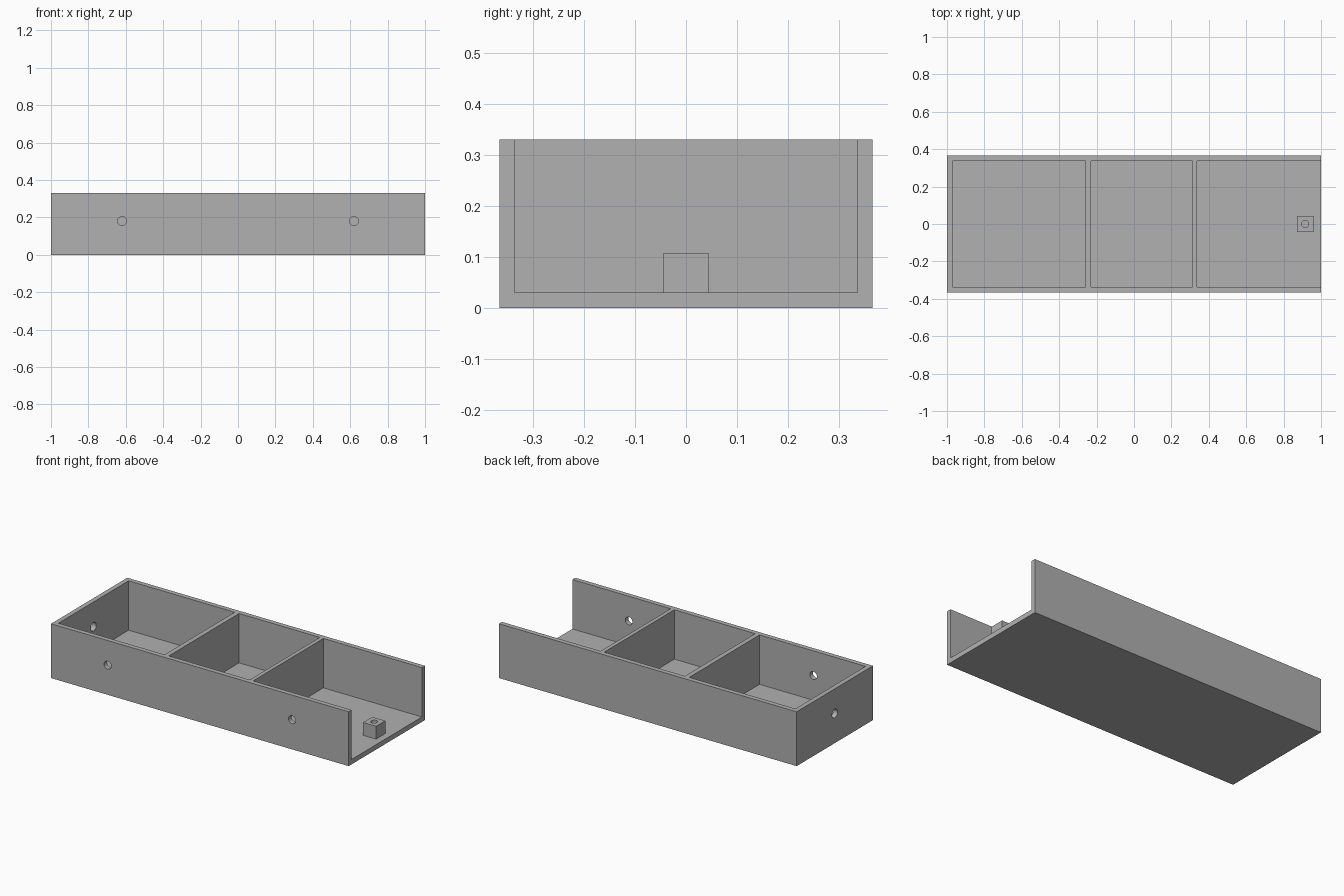
import bpy
import math

cube = bpy.data.objects.get("Cube")
if cube:
    bpy.data.objects.remove(cube, do_unlink=True)

grey = bpy.data.materials.new("plain grey")
grey.use_nodes = True
colour = (0.44, 0.44, 0.44, 1)
grey.diffuse_color = colour
grey.node_tree.nodes["Principled BSDF"].inputs["Base Color"].default_value = colour

LENGTH, DEPTH, HEIGHT = 2.0, 0.732, 0.33
WALL, FLOOR = 0.029, 0.03
HOLE_Z = 0.18


def box(name, low, high):
    """Axis-aligned box between two corners."""
    centre = [(a + b) / 2 for a, b in zip(low, high)]
    bpy.ops.mesh.primitive_cube_add(size=1, location=centre)
    ob = bpy.context.object
    ob.name = name
    ob.scale = [b - a for a, b in zip(low, high)]
    bpy.ops.object.transform_apply(location=False, rotation=False, scale=True)
    ob.data.materials.append(grey)
    return ob


def drill(name, centre, radius, length, rotation=(0, 0, 0)):
    """Cylinder used to cut a round hole."""
    bpy.ops.mesh.primitive_cylinder_add(
        vertices=32, radius=radius, depth=length, location=centre, rotation=rotation)
    ob = bpy.context.object
    ob.name = name
    ob.data.materials.append(grey)
    return ob


def cut(target, cutter):
    """Subtract the cutter from the target and discard it."""
    mod = target.modifiers.new("cut", "BOOLEAN")
    mod.operation = "DIFFERENCE"
    mod.solver = "EXACT"
    mod.object = cutter
    cutter.hide_render = True
    bpy.context.view_layer.objects.active = target
    bpy.ops.object.modifier_apply(modifier=mod.name)
    bpy.data.objects.remove(cutter, do_unlink=True)


def smooth_holes(ob):
    bpy.ops.object.select_all(action="DESELECT")
    ob.select_set(True)
    bpy.context.view_layer.objects.active = ob
    bpy.ops.object.shade_smooth_by_angle(angle=math.radians(30))


# Tray body: solid block with three compartments, the last open at the end
half = DEPTH / 2
tray = box("tray", (-LENGTH / 2, -half, 0), (LENGTH / 2, half, HEIGHT))
inner = half - WALL
for x0, x1 in ((-0.971, -0.258), (-0.229, 0.314), (0.338, 1.1)):
    cut(tray, box("compartment_cutter", (x0, -inner, FLOOR), (x1, inner, HEIGHT + 0.1)))

# Two holes through the front wall, one through the closed end
for x in (-0.62, 0.62):
    cut(tray, drill("front_hole_cutter", (x, -half, HOLE_Z), 0.024, 0.1,
                    (math.pi / 2, 0, 0)))
cut(tray, drill("end_hole_cutter", (-LENGTH / 2, 0, HOLE_Z), 0.026, 0.1,
                (0, math.pi / 2, 0)))
smooth_holes(tray)

# Screw post near the open end
post = box("screw_post", (0.871, -0.044, FLOOR - 0.002), (0.959, 0.044, 0.108))
cut(post, drill("post_hole_cutter", (0.915, 0, 0.07), 0.019, 0.2))
smooth_holes(post)
